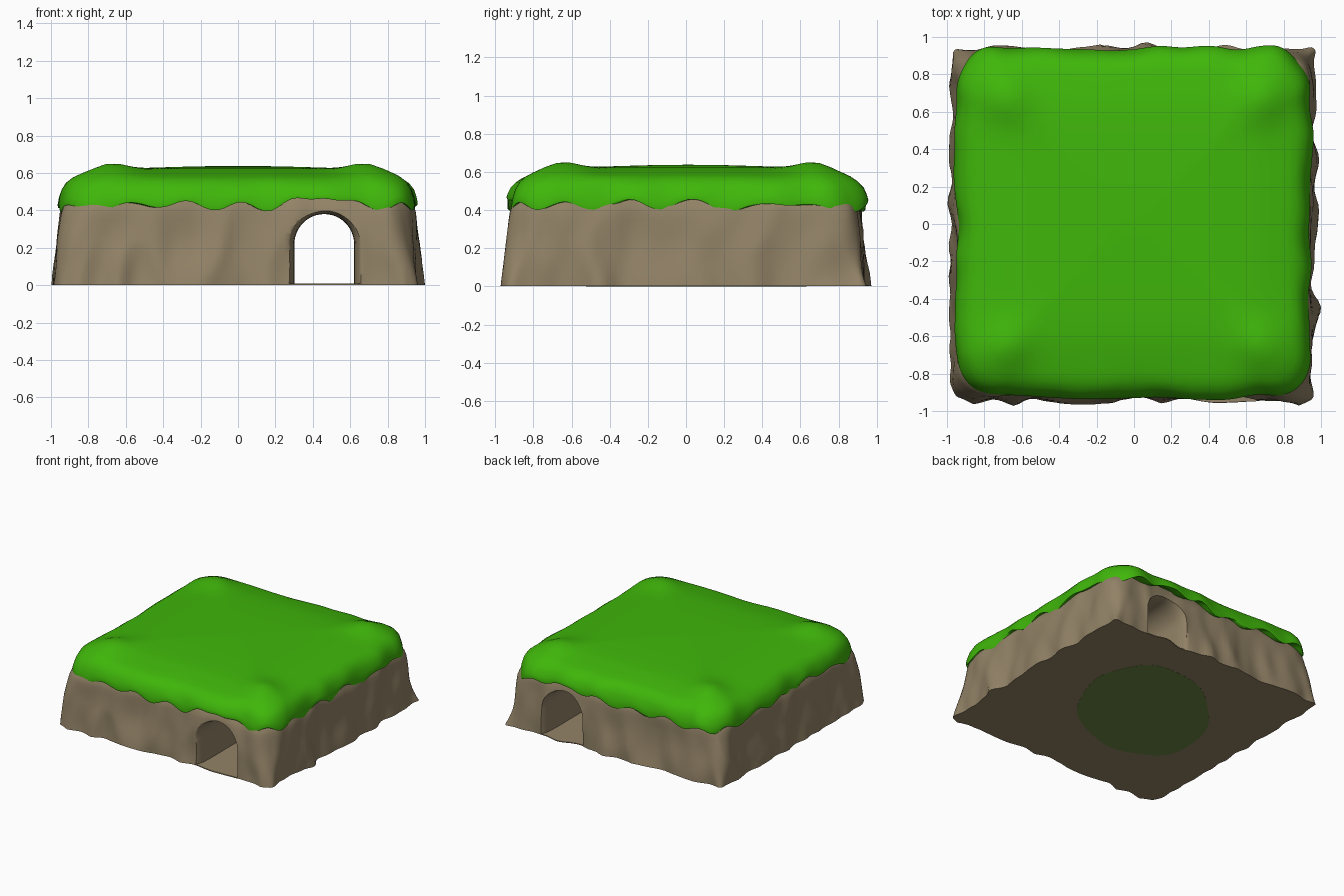
import bpy, bmesh, math
from mathutils import Vector, noise

if "Cube" in bpy.data.objects:
    bpy.data.objects.remove(bpy.data.objects["Cube"])

N = 64  # points along each side of the square


def material(name, rgb):
    m = bpy.data.materials.new(name)
    m.diffuse_color = (*rgb, 1)
    m.use_nodes = True
    m.node_tree.nodes["Principled BSDF"].inputs["Base Color"].default_value = m.diffuse_color
    return m


ROCK = material("brown rock", (0.29, 0.226, 0.135))
GRASS = material("green grass", (0.05, 0.47, 0.003))
MOSS = material("olive underside", (0.15, 0.25, 0.055))


def square_ring(hx, hy, r):
    """Points and outward normals round a square with rounded corners."""
    out = []
    for k in range(4):
        a = k * math.pi / 2
        c, s = round(math.cos(a)), round(math.sin(a))
        for i in range(N):
            t = -1 + 2 * i / N
            t = math.sin(t * math.pi / 2) * 0.35 + t * 0.65
            p = Vector(((c - s * t) * hx, (s + c * t) * hy))
            q = Vector((max(r - hx, min(hx - r, p.x)), max(r - hy, min(hy - r, p.y))))
            d = (p - q).normalized()
            out.append((q + d * r, d))
    return out


def loft(bm, rings, cap_start=False, cap_end=False):
    vs = [[bm.verts.new(p) for p in ring] for ring in rings]
    for a, b in zip(vs, vs[1:]):
        n = len(a)
        for i in range(n):
            j = (i + 1) % n
            bm.faces.new((a[i], a[j], b[j], b[i]))
    if cap_start:
        bm.faces.new(vs[0][::-1])
    if cap_end:
        bm.faces.new(vs[-1])
    return vs


def finish(bm, name, mat):
    bmesh.ops.recalc_face_normals(bm, faces=bm.faces)
    me = bpy.data.meshes.new(name)
    bm.to_mesh(me)
    bm.free()
    ob = bpy.data.objects.new(name, me)
    bpy.context.collection.objects.link(ob)
    me.materials.append(mat)
    return ob


def select(ob):
    bpy.ops.object.select_all(action='DESELECT')
    ob.select_set(True)
    bpy.context.view_layer.objects.active = ob


def smooth(ob, deg):
    select(ob)
    bpy.ops.object.shade_smooth_by_angle(angle=math.radians(deg))


# Rock base: leaning walls with bulging vertical ridges that fade upwards
rings = []
for i in range(15):
    f = i / 14
    z = 0.001 + 0.489 * f
    inset = 0.04 * f + 0.035 * max(0, f - 0.84) / 0.16
    ring = []
    for p, d in square_ring(0.967 - inset, 0.944 - inset, 0.03 + 0.17 * f):
        b = 0.55 - 1.6 * abs(noise.noise(Vector((p.x * 3.6, p.y * 3.6, z * 1.8 + 7))))
        b += 0.5 * noise.noise(Vector((p.x * 8, p.y * 8, z * 4 + 3)))
        b = max(-0.03, min(0.033, b * 0.045)) * (1 - 0.6 * f)
        q = p + d * b
        ring.append((q.x, q.y, z))
    rings.append(ring)
sx = max(abs(p[0]) for p in rings[0])
sy = max(abs(p[1]) for p in rings[0])
rings = [[(x / sx, y * 0.972 / sy, z) for x, y, z in r] for r in rings]
bm = bmesh.new()
loft(bm, rings, True, True)
rock = finish(bm, "rock_base", ROCK)

# Arched tunnel, softly flared at both mouths, running front to back
flares = ((.78, 0), (.84, .002), (.875, .006), (.905, .014), (.93, .026), (.95, .04), (1.2, .05))
bm = bmesh.new()
rings = []
for y, flare in [(-y, f) for y, f in flares[::-1]] + list(flares):
    r = 0.16 + flare
    ring = [(0.461 - r, y, 0.008), (0.461 + r, y, 0.008)]
    for i in range(25):
        a = math.pi * i / 24
        ring.append((0.461 + r * math.cos(a), y, 0.218 + (r + 0.002) * math.sin(a)))
    rings.append(ring)
loft(bm, rings, True, True)
cutter = finish(bm, "tunnel_cutter", ROCK)
mod = rock.modifiers.new("tunnel", 'BOOLEAN')
mod.operation = 'DIFFERENCE'
mod.solver = 'EXACT'
mod.object = cutter
select(rock)
bpy.ops.object.modifier_apply(modifier=mod.name)
bpy.data.objects.remove(cutter, do_unlink=True)
smooth(rock, 55)


# Grass cap: scalloped hanging edge, rounded shoulder, mounds at the corners
def edge_height(p):
    a = 0.427 + 0.02 * math.sin(p.x * 21 + p.y * 19)
    a += 0.03 * noise.noise(Vector((p.x * 6, p.y * 6, 1.5)))
    a -= 0.022 * math.exp(-((abs(p.x) - .92) ** 2 + (abs(p.y) - .92) ** 2) / 0.05)
    g = math.exp(-((p.x - 0.458) / 0.15) ** 2) if abs(p.y) > 0.8 else 0
    return a * (1 - g) + 0.462 * g


def mound(p):
    return 0.045 * math.exp(-((abs(p.x) - .69) ** 2 + (abs(p.y) - .67) ** 2) / 0.018)


# (inset, height, share of the scalloped edge followed)
levels = ((.07, .45, 1), (.014, .427, 1), (.002, .425, 1), (0, .436, .85), (.007, .47, .5),
          (.02, .51, .2), (.045, .545, 0), (.08, .57, 0), (.12, .583, 0), (.17, .593, 0),
          (.22, .603, 0), (.27, .612, 0), (.32, .618, 0), (.38, .623, 0), (.46, .627, 0),
          (.58, .631, 0), (.72, .635, 0), (.86, .637, 0))
bm = bmesh.new()
rings = []
for inset, z, follow in levels:
    ring = []
    r = max(0.22 - inset * 0.4, 0.05)
    for p, d in square_ring(0.95 - inset, 0.932 - inset, r):
        b = 0.03 * noise.noise(Vector((p.x * 4.5, p.y * 4.5, 7.4))) * max(0, 1 - inset * 5)
        q = p + d * b
        h = z + (edge_height(p) - 0.424) * follow + mound(p) * (follow == 0)
        ring.append((q.x, q.y + 0.01, h))
    rings.append(ring)
vs = loft(bm, rings)
mid = bm.verts.new((0, 0.01, 0.638))
for i in range(4 * N):
    bm.faces.new((vs[-1][i], vs[-1][(i + 1) % (4 * N)], mid))
grass = finish(bm, "grass_cap", GRASS)
if grass.data.polygons[-1].normal.z < 0:
    grass.data.flip_normals()
smooth(grass, 60)

# Olive patch under the base, longer along one diagonal
rings = [[], []]
for i in range(60):
    a = math.tau * i / 60
    w = 1 + 0.02 * math.sin(3 * a) + 0.015 * math.sin(7 * a)
    u, v = 0.66 * w * math.cos(a), 0.48 * w * math.sin(a)
    x, y = (u - v) * 0.7071 - 0.06, (u + v) * 0.7071 + 0.05
    rings[0].append((x, y, 0))
    rings[1].append((x, y, 0.003))
bm = bmesh.new()
loft(bm, rings, True, True)
finish(bm, "underside_patch", MOSS)
